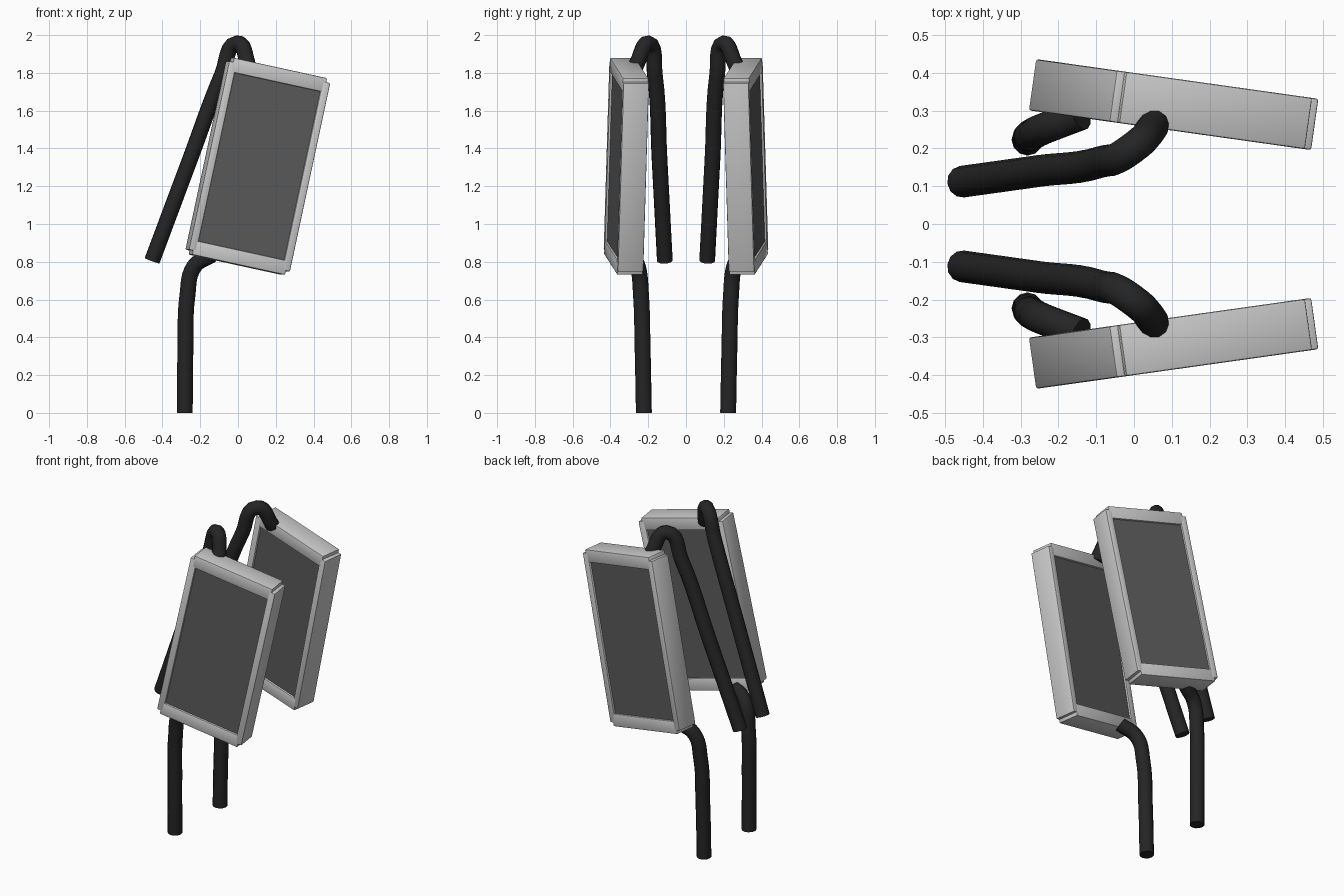
import bpy, bmesh, math
from mathutils import Matrix, Vector

if "Cube" in bpy.data.objects:
    bpy.data.objects.remove(bpy.data.objects["Cube"])


def material(name, v):
    m = bpy.data.materials.new(name)
    m.diffuse_color = (v, v, v, 1)
    m.use_nodes = True
    m.node_tree.nodes["Principled BSDF"].inputs["Base Color"].default_value = m.diffuse_color
    return m


LIGHT = material("light grey frame", 0.60)
DARK = material("dark grey panel", 0.105)
BLACK = material("black hose", 0.018)

# Tilted and yawed placement of the front slab (the other is mirrored)
PLACE = (Matrix.Translation((0.105, -0.316, 1.305))
         @ Matrix.Rotation(math.radians(8), 4, 'Z')
         @ Matrix.Rotation(math.radians(12.2), 4, 'Y'))
W, H, T = 0.553, 1.066, 0.137       # slab size
SIDE, END, NOTCH = 0.042, 0.077, 0.022


def finish(ob, mat):
    """Colour, smooth by angle and mirror to the other side of y = 0."""
    ob.data.materials.clear()
    ob.data.materials.append(mat)
    bpy.ops.object.select_all(action='DESELECT')
    ob.select_set(True)
    bpy.context.view_layer.objects.active = ob
    bpy.ops.object.shade_smooth_by_angle(angle=math.radians(35))
    mod = ob.modifiers.new("mirror", 'MIRROR')
    mod.use_axis = (False, True, False)
    mod.use_mirror_merge = False


def box(name, x, z, size, mat, bevel=0.0):
    bm = bmesh.new()
    bmesh.ops.create_cube(bm, size=1, matrix=Matrix.Translation((x, 0, z)) @ Matrix.Diagonal((*size, 1)))
    if bevel:
        bmesh.ops.bevel(bm, geom=bm.edges[:], offset=bevel, segments=2,
                        profile=0.5, affect='EDGES')
    bm.transform(PLACE)
    me = bpy.data.meshes.new(name)
    bm.to_mesh(me)
    bm.free()
    ob = bpy.data.objects.new(name, me)
    bpy.context.collection.objects.link(ob)
    finish(ob, mat)


def hose(name, points, radius=0.042):
    cu = bpy.data.curves.new(name, 'CURVE')
    cu.dimensions = '3D'
    cu.bevel_depth = radius
    cu.bevel_resolution = 4
    cu.resolution_u = 6
    cu.use_fill_caps = True
    sp = cu.splines.new('BEZIER')
    sp.bezier_points.add(len(points) - 1)
    for bp, p in zip(sp.bezier_points, points):
        bp.co = Vector(p)
        bp.handle_left_type = bp.handle_right_type = 'AUTO'
    ob = bpy.data.objects.new(name, cu)
    bpy.context.collection.objects.link(ob)
    bpy.ops.object.select_all(action='DESELECT')
    ob.select_set(True)
    bpy.context.view_layer.objects.active = ob
    bpy.ops.object.convert(target='MESH')
    finish(bpy.context.view_layer.objects.active, BLACK)


# Frame bars with notched corners
for tag, s in (("left", -1), ("right", 1)):
    box(f"frame_{tag}", s * (W - SIDE) / 2, 0, (SIDE, T, H - 2 * NOTCH), LIGHT, 0.006)
for tag, s in (("bottom", -1), ("top", 1)):
    box(f"frame_{tag}", 0, s * (H - END) / 2, (W - 2 * NOTCH, T, END), LIGHT, 0.006)

# Recessed core panel, visible on both faces
box("core_panel", 0, 0, (W - SIDE, T - 0.024, H - END), DARK)

# Hoses
hose("lower_hose", [(-0.282, -0.223, 0), (-0.278, -0.23, 0.35), (-0.268, -0.238, 0.62),
                    (-0.232, -0.255, 0.775), (-0.14, -0.29, 0.835)])
hose("upper_hose", [(-0.455, -0.112, 0.805), (-0.255, -0.14, 1.34), (-0.085, -0.165, 1.79),
                    (-0.005, -0.2, 1.957), (0.048, -0.255, 1.86), (0.052, -0.268, 1.83)])
